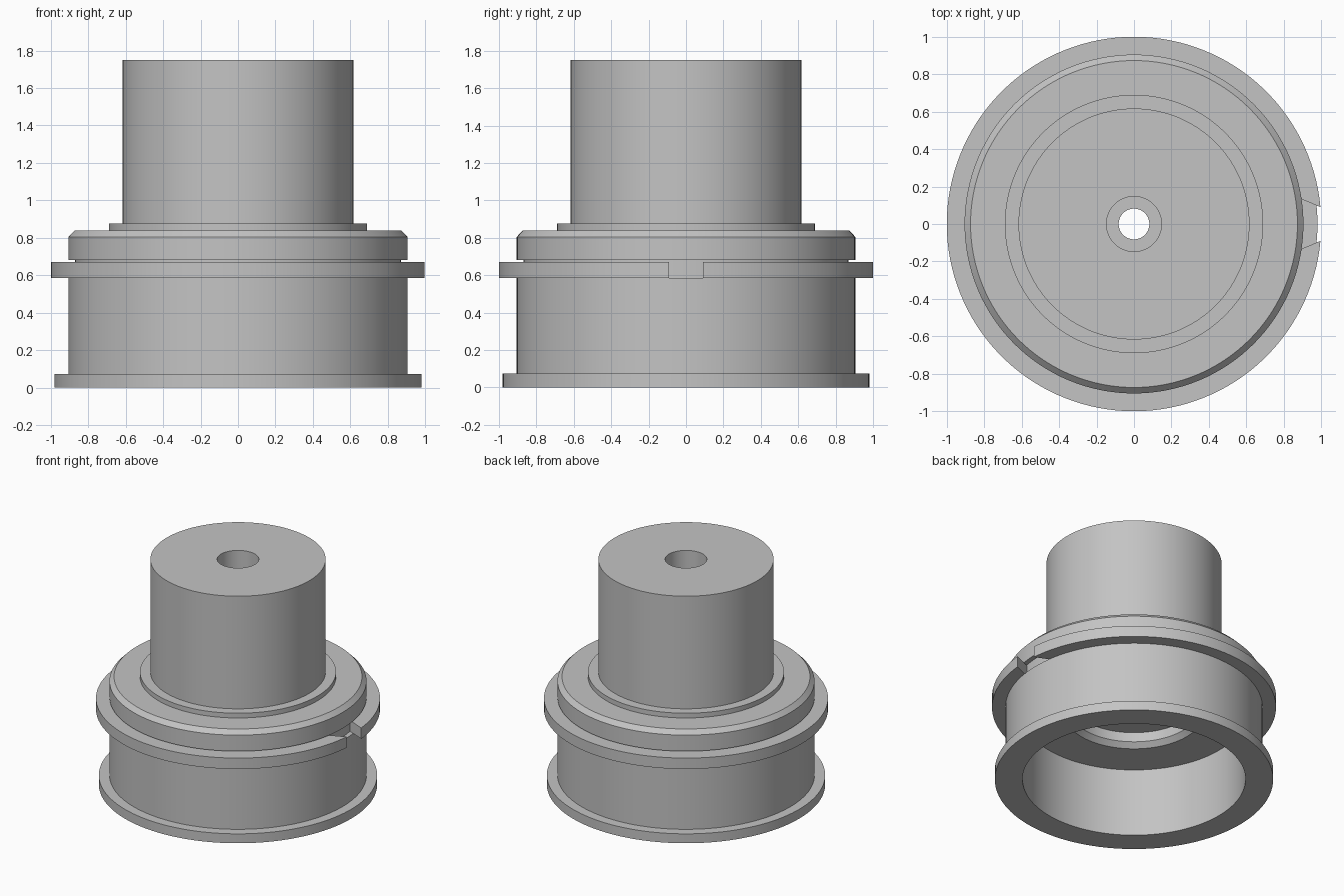
import bpy, bmesh
from math import sin, cos, asin, pi, radians

SEGMENTS = 128

cube = bpy.data.objects.get("Cube")
if cube:
    bpy.data.objects.remove(cube, do_unlink=True)

grey = bpy.data.materials.new("plain grey")
grey.use_nodes = True
colour = (0.55, 0.55, 0.55, 1)
grey.diffuse_color = colour
grey.node_tree.nodes["Principled BSDF"].inputs["Base Color"].default_value = colour


def finish(name, bm):
    """Turn a bmesh into a smooth shaded object with sharp edges."""
    bmesh.ops.recalc_face_normals(bm, faces=bm.faces)
    mesh = bpy.data.meshes.new(name)
    bm.to_mesh(mesh)
    bm.free()
    mesh.materials.append(grey)
    obj = bpy.data.objects.new(name, mesh)
    bpy.context.collection.objects.link(obj)
    bpy.ops.object.select_all(action='DESELECT')
    obj.select_set(True)
    bpy.context.view_layer.objects.active = obj
    bpy.ops.object.shade_smooth_by_angle(angle=radians(30))


def bridge(bm, a, b):
    """Join two closed loops of vertices with quads."""
    for i in range(len(a)):
        j = (i + 1) % len(a)
        bm.faces.new((a[i], a[j], b[j], b[i]))


# Turned body: closed (radius, height) section, outside then inside
section = [
    (0.785, 0), (0.98, 0), (0.98, 0.073), (0.905, 0.073),       # foot flange
    (0.905, 0.585), (0.87, 0.585), (0.87, 0.68), (0.905, 0.68),  # ring groove
    (0.905, 0.805), (0.873, 0.838),                              # bevelled shoulder
    (0.69, 0.838), (0.69, 0.875), (0.617, 0.875), (0.617, 1.75),  # step and stem
    (0.147, 1.75), (0.147, 0.85), (0.082, 0.85), (0.082, 0.64),  # stepped bore
    (0.45, 0.64), (0.45, 0.566), (0.487, 0.53), (0.785, 0.53),   # hollow underside
]
bm = bmesh.new()
rings = []
for r, z in section:
    angles = [2 * pi * i / SEGMENTS for i in range(SEGMENTS)]
    rings.append([bm.verts.new((r * cos(a), r * sin(a), z)) for a in angles])
for k, ring in enumerate(rings):
    bridge(bm, ring, rings[(k + 1) % len(rings)])
finish("turned_body", bm)

# Split retaining ring: its gap on +x widens toward the groove
bm = bmesh.new()
start_out, start_in = asin(0.09), asin(0.148 / 0.872)
previous = None
for i in range(SEGMENTS + 1):
    t = i / SEGMENTS
    corners = []
    for r, start, z in ((1, start_out, 0.586), (1, start_out, 0.671),
                        (0.872, start_in, 0.671), (0.872, start_in, 0.586)):
        a = start + t * (2 * pi - 2 * start)
        corners.append(bm.verts.new((r * cos(a), r * sin(a), z)))
    if previous:
        bridge(bm, previous, corners)
    if i in (0, SEGMENTS):
        bm.faces.new(corners)
    previous = corners
finish("split_ring", bm)
